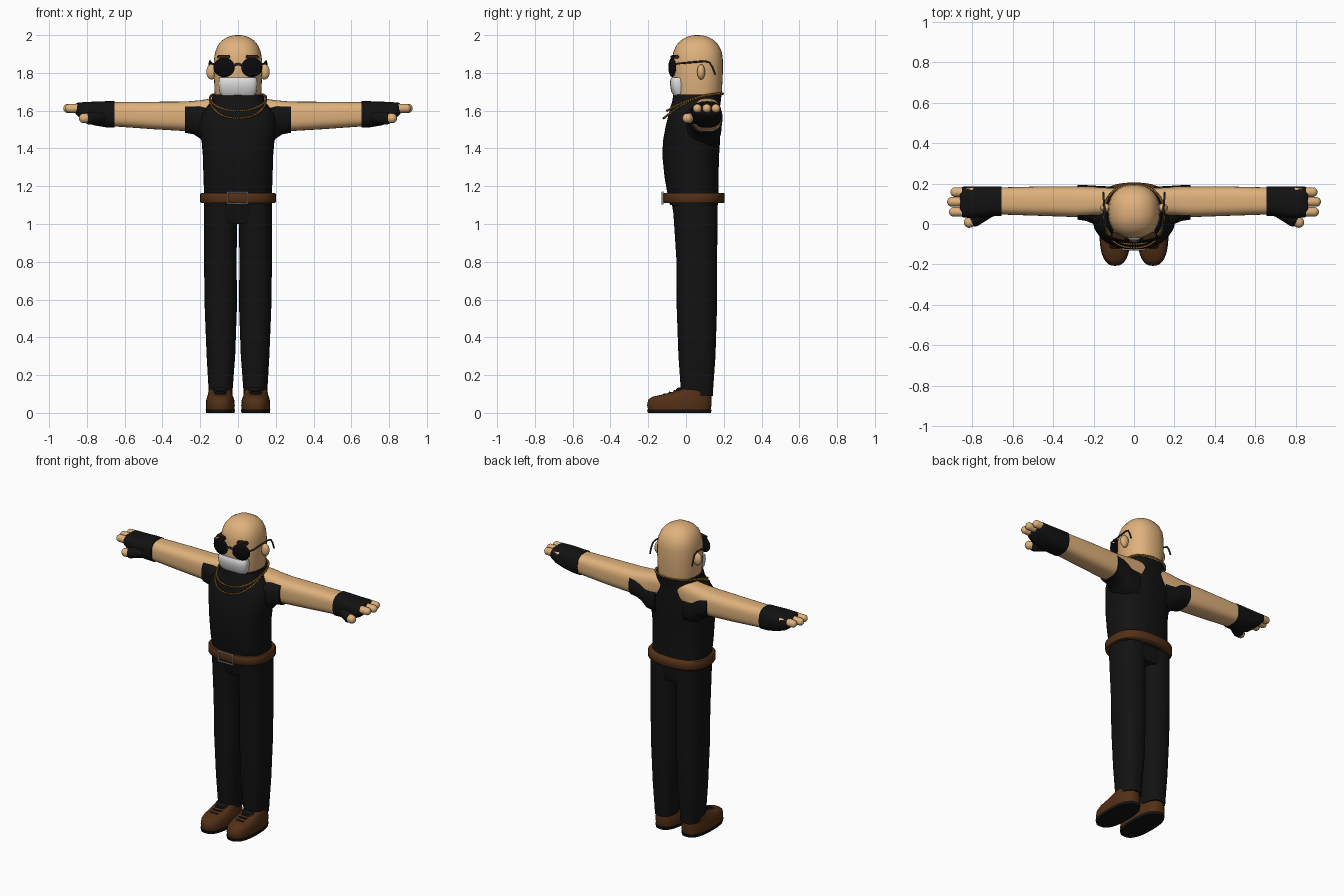
import bpy
import bmesh
import math
from mathutils import Matrix, Vector

default_cube = bpy.data.objects.get("Cube")
if default_cube:
    bpy.data.objects.remove(default_cube, do_unlink=True)


def material(name, red, green, blue):
    mat = bpy.data.materials.new(name)
    mat.use_nodes = True
    mat.diffuse_color = (red, green, blue, 1)
    shader = next(n for n in mat.node_tree.nodes if n.type == 'BSDF_PRINCIPLED')
    shader.inputs["Base Color"].default_value = (red, green, blue, 1)
    return mat


skin = material("skin", .74, .44, .2)
black = material("black cloth", .006, .006, .006)
lens_black = material("lens black", .003, .003, .004)
leather = material("brown leather", .085, .029, .008)
brow_brown = material("brow brown", .04, .016, .007)
gold = material("gold", .36, .17, .025)
silver = material("silver", .4, .4, .42)
dark_metal = material("dark metal", .025, .025, .028)
white = material("beard white", .72, .72, .72)


def finish(bm, name, mat, mirrored=False, angle=50):
    """Turn a bmesh into a smooth shaded object, optionally mirrored in x."""
    bmesh.ops.recalc_face_normals(bm, faces=bm.faces)
    mesh = bpy.data.meshes.new(name)
    bm.to_mesh(mesh)
    bm.free()
    mesh.materials.append(mat)
    obj = bpy.data.objects.new(name, mesh)
    bpy.context.collection.objects.link(obj)
    bpy.ops.object.select_all(action='DESELECT')
    obj.select_set(True)
    bpy.context.view_layer.objects.active = obj
    bpy.ops.object.shade_smooth_by_angle(angle=math.radians(angle))
    if mirrored:
        obj.modifiers.new("mirror", 'MIRROR').use_mirror_merge = False
    return obj


def oval(a0, a1, b0, b1, power, count):
    """Rounded-box outline that fills the given extents."""
    points = []
    for i in range(count):
        turn = math.tau * i / count
        c, s = math.cos(turn), math.sin(turn)
        u = math.copysign(abs(c) ** (2 / power), c)
        v = math.copysign(abs(s) ** (2 / power), s)
        points.append(((a0 + a1 + u * (a1 - a0)) / 2, (b0 + b1 + v * (b1 - b0)) / 2))
    return points


def loft(name, rings, mat, axis='z', power=2.5, mirrored=False, count=40, angle=50):
    """Skin through ovals; each ring is a station followed by its extents."""
    bm = bmesh.new()
    loops = []
    for station, *extent in rings:
        outline = oval(*extent, power, count)
        loops.append([bm.verts.new((a, b, station) if axis == 'z' else (station, a, b))
                      for a, b in outline])
    for low, high in zip(loops, loops[1:]):
        for i in range(count):
            j = (i + 1) % count
            bm.faces.new((low[i], low[j], high[j], high[i]))
    bm.faces.new(loops[0])
    bm.faces.new(loops[-1])
    return finish(bm, name, mat, mirrored, angle)


def centred(rows):
    """Rings given as height, half width, front and back."""
    return [(z, -half, half, front, back) for z, half, front, back in rows]


def ball(name, centre, size, mat, mirrored=True, turn=0):
    bm = bmesh.new()
    place = (Matrix.Translation(centre) @ Matrix.Rotation(turn, 4, 'Z')
             @ Matrix.Diagonal((*size, 1)))
    bmesh.ops.create_uvsphere(bm, u_segments=24, v_segments=16, radius=1, matrix=place)
    return finish(bm, name, mat, mirrored)


def capsule(name, start, end, radius, mat):
    start, end = Vector(start), Vector(end)
    bm = bmesh.new()
    bmesh.ops.create_uvsphere(bm, u_segments=16, v_segments=12, radius=radius)
    for vert in bm.verts:
        if vert.co.z > radius / 10:
            vert.co.z += (end - start).length
    aim = (end - start).to_track_quat('Z', 'Y').to_matrix().to_4x4()
    bm.transform(Matrix.Translation(start) @ aim)
    return finish(bm, name, mat, True)


def tube(name, points, radius, mat, mirrored=False, closed=False):
    curve = bpy.data.curves.new(name, 'CURVE')
    curve.dimensions = '3D'
    curve.bevel_depth = radius
    curve.use_fill_caps = True
    spline = curve.splines.new('POLY')
    spline.points.add(len(points) - 1)
    for point, co in zip(spline.points, points):
        point.co = (*co, 1)
    spline.use_cyclic_u = closed
    helper = bpy.data.objects.new(name + " path", curve)
    bm = bmesh.new()
    bpy.context.collection.objects.link(helper)
    graph = bpy.context.evaluated_depsgraph_get()
    bm.from_mesh(helper.evaluated_get(graph).to_mesh())
    bpy.data.objects.remove(helper, do_unlink=True)
    return finish(bm, name, mat, mirrored)


# Head, beard and ears
loft("head", centred([
    (1.63, .115, -.05, .18), (1.7, .124, -.068, .19), (1.8, .128, -.073, .195),
    (1.87, .127, -.073, .195), (1.91, .121, -.067, .19), (1.945, .107, -.052, .174),
    (1.972, .085, -.028, .15), (1.99, .055, .003, .118), (1.998, .028, .03, .09),
    (2, .008, .05, .07)]), skin, power=2.3)
loft("beard", centred([
    (1.68, .088, -.066, 0), (1.7, .098, -.078, 0), (1.74, .103, -.085, 0),
    (1.765, .101, -.083, 0), (1.775, .097, -.076, 0)]), white, power=3)
ball("ears", (.14, .08, 1.805), (.028, .021, .04), skin)

# Eyebrows
bm = bmesh.new()
bmesh.ops.create_cube(bm, size=1, matrix=Matrix.Translation((.075, -.06, 1.885))
                      @ Matrix.Rotation(.25, 4, 'Z') @ Matrix.Diagonal((.068, .03, .02, 1)))
bmesh.ops.bevel(bm, geom=bm.edges[:], offset=.005, segments=2, affect='EDGES')
finish(bm, "eyebrows", brow_brown, True)

# Sunglasses
ball("lenses", (.074, -.073, 1.829), (.057, .017, .051), lens_black, turn=.2)
tube("glasses_bridge", [(-.025, -.084, 1.84), (0, -.088, 1.847), (.025, -.084, 1.84)],
     .006, dark_metal)
tube("glasses_arms", [(.125, -.06, 1.845), (.14, -.04, 1.85), (.148, .1, 1.862),
                      (.15, .125, 1.855), (.152, .14, 1.83), (.152, .155, 1.79)],
     .005, dark_metal, True)

# Shirt with collar and short sleeves
loft("shirt", centred([
    (1.1, .18, -.085, .17), (1.17, .18, -.1, .173), (1.25, .183, -.114, .172),
    (1.36, .186, -.125, .175), (1.44, .193, -.122, .18), (1.52, .205, -.107, .182),
    (1.58, .198, -.092, .181), (1.62, .165, -.082, .18), (1.65, .14, -.073, .184),
    (1.685, .134, -.067, .188)]), black)
loft("sleeves", [
    (.1, -.05, .185, 1.4, 1.61), (.17, -.03, .188, 1.415, 1.615),
    (.2, 0, .19, 1.452, 1.628), (.235, .015, .192, 1.475, 1.635),
    (.28, .022, .193, 1.483, 1.64)], black, 'x', 2.6, True)

# Arms reach in to the neck above the shirt
loft("arms", [
    (.05, .05, .175, 1.55, 1.665), (.14, .045, .18, 1.5, 1.664),
    (.2, .04, .183, 1.5, 1.655), (.28, .034, .186, 1.492, 1.648),
    (.45, .04, .186, 1.502, 1.647), (.66, .047, .181, 1.517, 1.645)],
    skin, 'x', 2.9, True)

# Fingerless gloves, fingers and thumbs
loft("gloves", [
    (.655, .04, .186, 1.51, 1.65), (.7, .038, .186, 1.512, 1.65),
    (.76, .03, .186, 1.522, 1.648), (.82, .03, .186, 1.545, 1.645),
    (.85, .034, .184, 1.572, 1.642), (.86, .045, .175, 1.585, 1.635)],
    black, 'x', 2.7, True)
for label, y, tip in (("front", .06, .915), ("middle", .11, .925), ("rear", .158, .908)):
    capsule(label + "_fingers", (.8, y, 1.612), (tip - .024, y, 1.612), .024, skin)
capsule("glove_thumbs", (.71, .07, 1.565), (.785, .022, 1.56), .034, black)
capsule("thumbs", (.77, .03, 1.56), (.815, .008, 1.56), .027, skin)

# Trousers
loft("hips", centred([
    (1.0, .168, -.05, .155), (1.05, .178, -.066, .165), (1.14, .178, -.08, .167)]), black)
loft("trouser_legs", [
    (.09, .03, .153, -.026, .143), (.13, .028, .156, -.028, .144),
    (.3, .015, .166, -.04, .156), (.55, .006, .176, -.049, .164),
    (.8, .007, .18, -.05, .165), (1, .006, .181, -.063, .166),
    (1.1, .004, .181, -.07, .167)], black, mirrored=True)

# Belt and buckle
belt = centred([(1.11, .195, -.115, .199), (1.117, .2, -.12, .205),
                (1.158, .2, -.12, .205), (1.165, .195, -.115, .199)])
loft("belt", belt, leather, count=64)
tube("buckle", [(x, -.124, z) for x, z in
                ((-.055, 1.107), (.05, 1.107), (.05, 1.168), (-.055, 1.168))],
     .006, silver, closed=True)

# Neck chains made of beads
for label, front, drop in (("upper_chain", -.1, .09), ("lower_chain", -.118, .13)):
    bm = bmesh.new()
    for x, y in oval(-.148, .148, front, .195, 2.3, 100):
        sag = drop * ((.195 - y) / (.195 - front)) ** 2
        bmesh.ops.create_icosphere(bm, subdivisions=1, radius=.0065,
                                   matrix=Matrix.Translation((x, y, 1.69 - sag)))
    finish(bm, label, gold)

# Shoes, soles and laces
loft("shoes", [
    (.015, .019, .168, -.2, .13), (.04, .017, .17, -.206, .135),
    (.07, .02, .168, -.2, .135), (.085, .026, .163, -.18, .134),
    (.096, .03, .16, -.13, .134), (.11, .033, .157, -.075, .135),
    (.123, .036, .154, -.04, .134), (.128, .045, .145, -.03, .125)],
    leather, mirrored=True)
loft("soles", [(0, .018, .169, -.202, .132), (.018, .016, .171, -.207, .136)],
     black, mirrored=True)
for row, (y, z) in enumerate(((-.115, .098), (-.088, .107), (-.062, .115))):
    tube("laces_" + str(row + 1), [(.058, y + .015, z - .006), (.075, y, z),
                                   (.112, y, z), (.13, y + .015, z - .006)],
         .006, black, True)
ball("shoe_tongues", (.094, -.03, .118), (.042, .025, .017), black)
